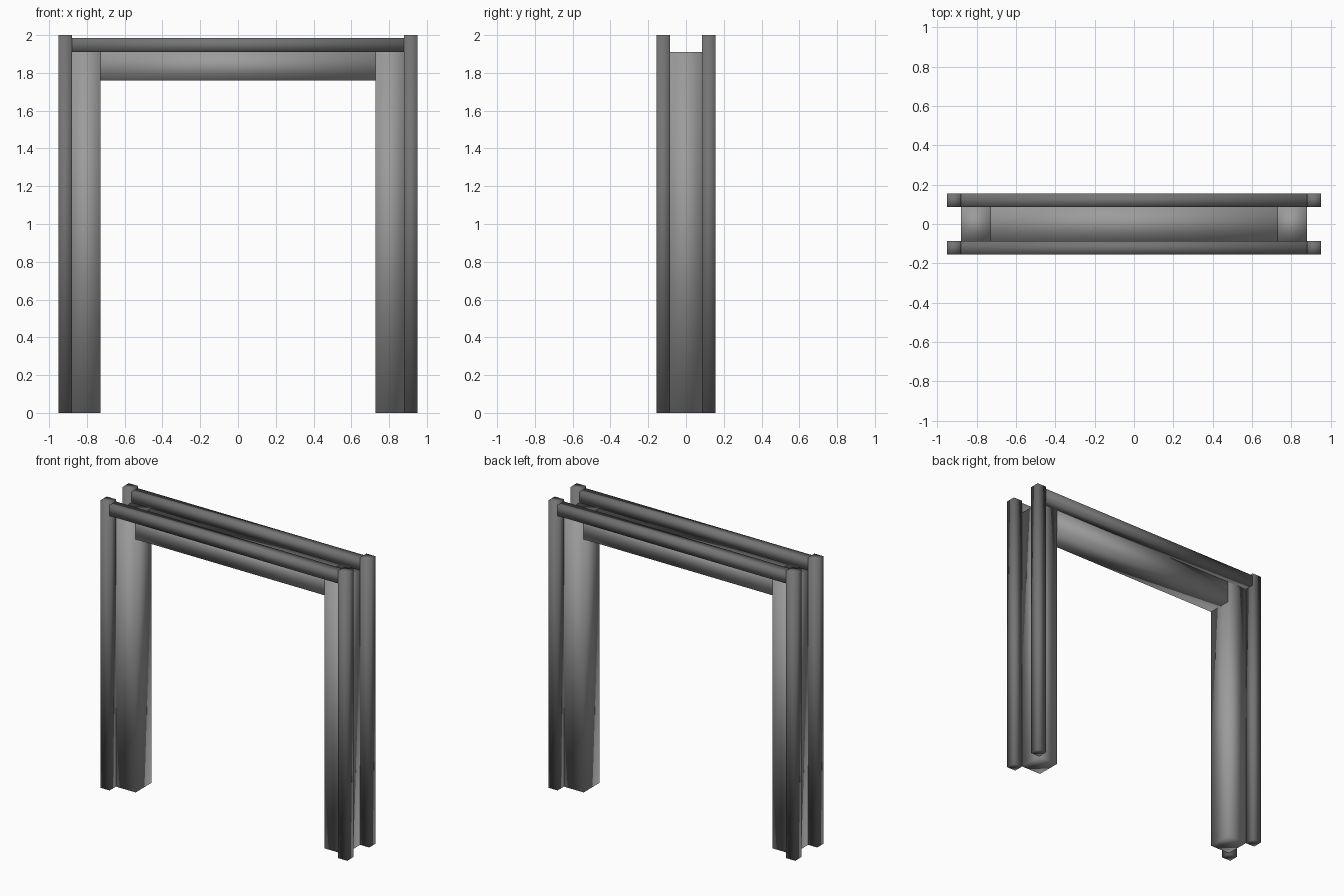
import bpy

if "Cube" in bpy.data.objects:
    bpy.data.objects.remove(bpy.data.objects["Cube"])


def material(name, grey):
    mat = bpy.data.materials.new(name)
    mat.diffuse_color = (grey, grey, grey, 1)
    mat.use_nodes = True
    mat.node_tree.nodes["Principled BSDF"].inputs["Base Color"].default_value = mat.diffuse_color
    return mat


frame_grey = material("frame_grey", 0.33)
trim_grey = material("trim_dark_grey", 0.175)


def box(name, mat, x0, x1, y0, y1, z0, z1):
    """Smooth-shaded box given by its extents."""
    bpy.ops.mesh.primitive_cube_add(
        size=1, location=((x0 + x1) / 2, (y0 + y1) / 2, (z0 + z1) / 2))
    ob = bpy.context.object
    ob.name = name
    ob.scale = (x1 - x0, y1 - y0, z1 - z0)
    bpy.ops.object.transform_apply(location=False, rotation=False, scale=True)
    bpy.ops.object.shade_smooth()
    ob.data.materials.append(mat)
    return ob


OUT, MID, INN = 0.95, 0.88, 0.728     # x of trim outside, jamb outside, opening
YI, YO = 0.086, 0.156                 # y of jamb face, trim face
TOP = 1.911                           # top of the jambs and lintel

for side, sx in (("left", -1), ("right", 1)):
    # Wide jamb
    a, b = sorted((sx * MID, sx * INN))
    box(f"{side}_jamb", frame_grey, a, b, -YI, YI, 0, TOP)
    # Slim corner posts, front and back
    a, b = sorted((sx * OUT, sx * MID))
    for face, sy in (("front", -1), ("back", 1)):
        c, d = sorted((sy * YI, sy * YO))
        box(f"{side}_{face}_post", trim_grey, a, b, c, d, 0, 2)

# Lintel between the jambs
box("lintel", frame_grey, -INN, INN, -YI, YI, 1.761, TOP)

# Slim rails between the corner posts
for face, sy in (("front", -1), ("back", 1)):
    c, d = sorted((sy * YI, sy * YO))
    box(f"{face}_rail", trim_grey, -MID, MID, c, d, TOP, 1.984)
